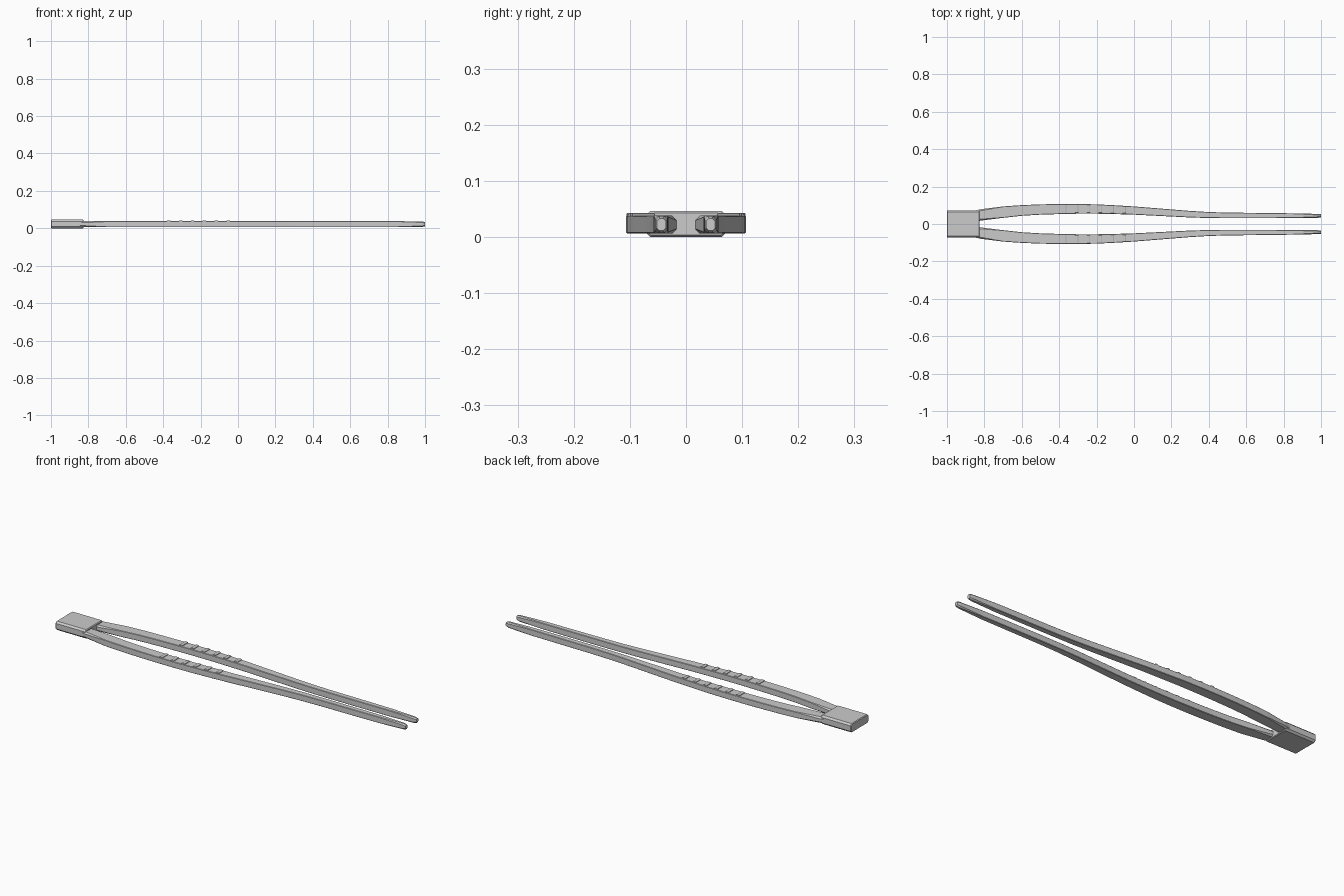
import bpy, bmesh


def loft(name, sections):
    """Skin chamfered-rectangle sections: (x, y0, y1, z0, z1, chamfer)."""
    bm = bmesh.new()
    rings = []
    for x, y0, y1, z0, z1, c in sections:
        pts = [(y0 + c, z0), (y1 - c, z0), (y1, z0 + c), (y1, z1 - c),
               (y1 - c, z1), (y0 + c, z1), (y0, z1 - c), (y0, z0 + c)]
        rings.append([bm.verts.new((x, y, z)) for y, z in pts])
    for a, b in zip(rings, rings[1:]):
        for i in range(8):
            j = (i + 1) % 8
            bm.faces.new((a[i], a[j], b[j], b[i]))
    bm.faces.new(rings[0][::-1])
    bm.faces.new(rings[-1])
    bmesh.ops.recalc_face_normals(bm, faces=bm.faces)
    mesh = bpy.data.meshes.new(name)
    bm.to_mesh(mesh)
    bm.free()
    ob = bpy.data.objects.new(name, mesh)
    bpy.context.collection.objects.link(ob)
    return ob


def mirror_y(ob):
    m = ob.modifiers.new("mirror", 'MIRROR')
    m.use_axis = (False, True, False)


# Arm plan: x, inner y, outer y
plan = [(-0.86, 0.010, 0.070), (-0.82, 0.018, 0.079), (-0.70, 0.033, 0.094),
        (-0.60, 0.044, 0.101), (-0.50, 0.050, 0.105), (-0.40, 0.053, 0.107),
        (-0.30, 0.055, 0.107), (-0.20, 0.055, 0.105), (-0.10, 0.053, 0.100),
        (0.00, 0.050, 0.094), (0.10, 0.045, 0.086), (0.20, 0.040, 0.078),
        (0.30, 0.035, 0.070), (0.40, 0.032, 0.064), (0.50, 0.031, 0.061),
        (0.60, 0.031, 0.060), (0.70, 0.031, 0.059), (0.85, 0.032, 0.057)]


def arm_at(x):
    for (xa, ia, oa), (xb, ib, ob) in zip(plan, plan[1:]):
        if xa <= x <= xb:
            t = (x - xa) / (xb - xa)
            return ia + (ib - ia) * t, oa + (ob - oa) * t


# Sprung arms with chamfered ends and blunt tips
sections = []
for x, yi, yo in plan:
    c = 0.008 if x < -0.8 else 0.002
    sections.append((x, yi, yo, 0.006, 0.038, c))
sections += [(0.985, 0.033, 0.054, 0.007, 0.037, 0.006),
             (1.0, 0.036, 0.052, 0.011, 0.033, 0.005)]
mirror_y(loft("arm", sections))

# Raised grip ridges across each arm
for i in range(6):
    x = -0.37 + i * 0.0634
    yi, yo = arm_at(x)
    mirror_y(loft("grip_ridge_%d" % (i + 1),
                  [(x - 0.009, yi + 0.004, yo - 0.001, 0.034, 0.041, 0.002),
                   (x - 0.005, yi + 0.004, yo - 0.001, 0.034, 0.043, 0.002),
                   (x + 0.005, yi + 0.004, yo - 0.001, 0.034, 0.043, 0.002),
                   (x + 0.009, yi + 0.004, yo - 0.001, 0.034, 0.041, 0.002)]))

# End block joining the arms
loft("end_block", [(-1.0, -0.070, 0.070, 0.003, 0.043, 0.008),
                   (-0.996, -0.073, 0.073, 0.0, 0.046, 0.009),
                   (-0.829, -0.073, 0.073, 0.0, 0.046, 0.009),
                   (-0.825, -0.070, 0.070, 0.003, 0.043, 0.008)])
